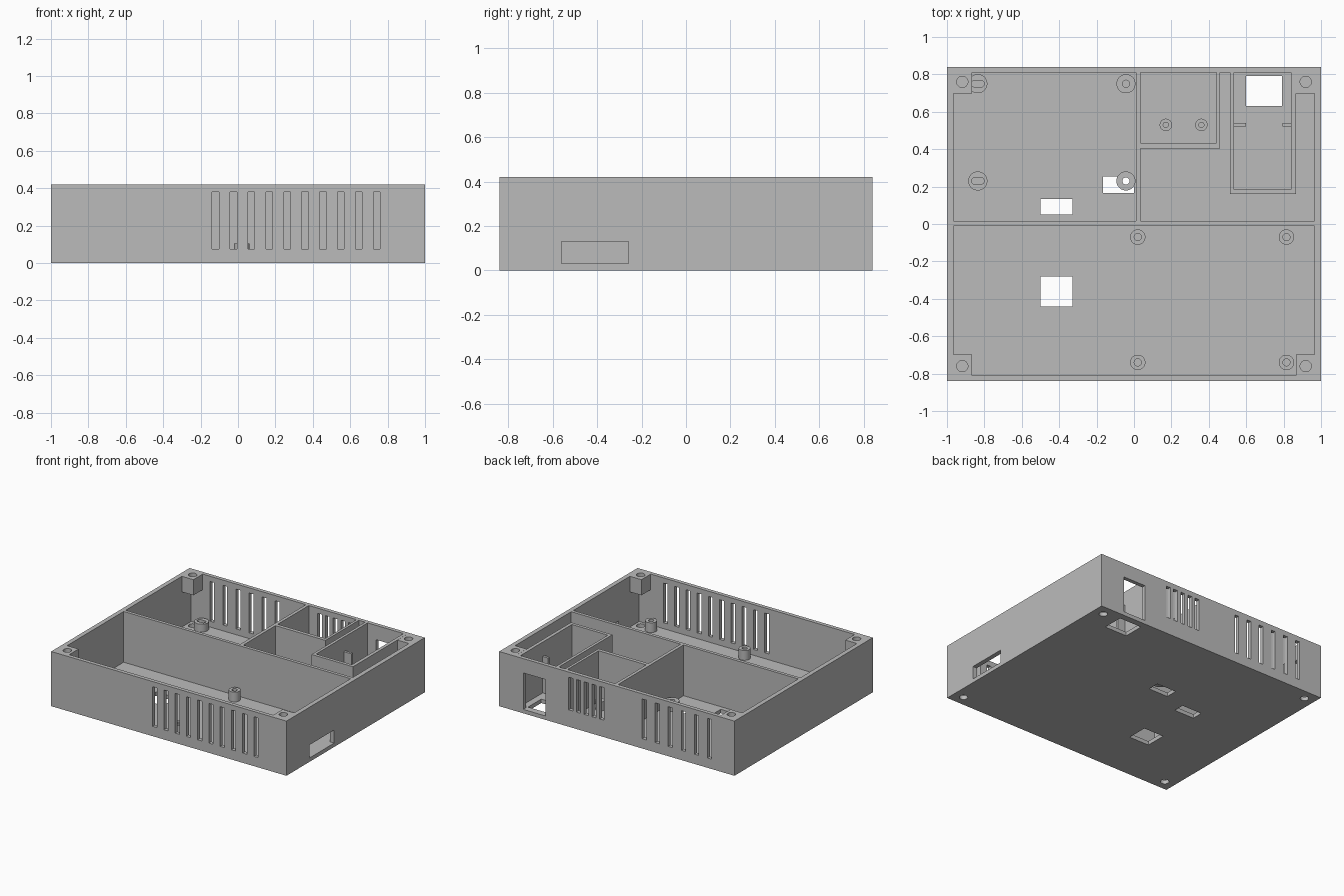
import bpy, bmesh, math

if "Cube" in bpy.data.objects:
    bpy.data.objects.remove(bpy.data.objects["Cube"], do_unlink=True)

GREY = (0.5, 0.5, 0.5, 1)
mat = bpy.data.materials.new("light_grey_plastic")
mat.use_nodes = True
mat.diffuse_color = GREY
mat.node_tree.nodes["Principled BSDF"].inputs["Base Color"].default_value = GREY

FLOOR, TOP = 0.03, 0.42
X, Y = 1.0, 0.84            # outer half sizes
IX, IY = 0.965, 0.81        # inner half sizes


def make(name, bm):
    bmesh.ops.recalc_face_normals(bm, faces=bm.faces)
    mesh = bpy.data.meshes.new(name)
    bm.to_mesh(mesh)
    bm.free()
    mesh.materials.append(mat)
    ob = bpy.data.objects.new(name, mesh)
    bpy.context.collection.objects.link(ob)
    return ob


def prism(bm, pts, z0, z1):
    low = [bm.verts.new((x, y, z0)) for x, y in pts]
    high = [bm.verts.new((x, y, z1)) for x, y in pts]
    bm.faces.new(low[::-1])
    bm.faces.new(high)
    for i in range(len(pts)):
        j = (i + 1) % len(pts)
        bm.faces.new((low[i], low[j], high[j], high[i]))


def box(bm, x0, x1, y0, y1, z0, z1):
    prism(bm, [(x0, y0), (x1, y0), (x1, y1), (x0, y1)], z0, z1)


def ring(cx, cy, r, stretch=0.0, n=32):
    pts = []
    for i in range(n):
        a = 2 * math.pi * (i + 0.5) / n
        c = math.cos(a)
        pts.append((cx + c * r + math.copysign(stretch, c), cy + math.sin(a) * r))
    return pts


def cut(ob, bm):
    cutter = make("cutter", bm)
    cutter.hide_render = True
    mod = ob.modifiers.new("cut", "BOOLEAN")
    mod.operation, mod.solver, mod.object = "DIFFERENCE", "EXACT", cutter
    bpy.ops.object.select_all(action="DESELECT")
    ob.select_set(True)
    bpy.context.view_layer.objects.active = ob
    bpy.ops.object.modifier_apply(modifier=mod.name)
    bpy.data.objects.remove(cutter, do_unlink=True)


def boss(name, cx, cy, r, hole, z1, stretch=0.0):
    """Hollow screw post standing on the floor."""
    bm = bmesh.new()
    loops = [[bm.verts.new((x, y, z)) for x, y in pts]
             for pts, z in ((ring(cx, cy, r), FLOOR), (ring(cx, cy, r), z1),
                            (ring(cx, cy, hole, stretch), z1),
                            (ring(cx, cy, hole, stretch), FLOOR))]
    for k in range(4):
        a, b = loops[k], loops[(k + 1) % 4]
        for i in range(len(a)):
            j = (i + 1) % len(a)
            bm.faces.new((a[i], a[j], b[j], b[i]))
    return make(name, bm)


# Case body with its compartments hollowed out
bm = bmesh.new()
box(bm, -X, X, -Y, Y, 0, TOP)
case = make("case", bm)

bm = bmesh.new()
for room in ((-IX, IX, -IY, -0.01), (-IX, 0.01, 0.015, IY),
             (0.035, 0.44, 0.433, IY), (0.535, 0.84, 0.185, IY)):
    box(bm, *room, FLOOR, 0.6)
prism(bm, [(0.035, 0.015), (IX, 0.015), (IX, IY), (0.866, IY), (0.866, 0.16),
           (0.513, 0.16), (0.513, IY), (0.46, IY), (0.46, 0.405),
           (0.035, 0.405)], FLOOR, 0.6)
cut(case, bm)

# Vent slots, window, side port and floor openings
bm = bmesh.new()


def slots(first, pitch, count, y0, y1, z0, half=0.018):
    for i in range(count):
        x = first + i * pitch
        box(bm, x - half, x + half, y0, y1, z0, 0.38)


slots(-0.12, 0.0957, 10, -0.9, -0.8, 0.075)
slots(-0.788, 0.111, 6, 0.8, 0.9, 0.075)
slots(0.128, 0.066, 5, 0.8, 0.9, 0.13)
box(bm, 0.605, 0.795, 0.8, 0.9, FLOOR, 0.31)
box(bm, 0.95, 1.1, -0.56, -0.26, FLOOR, 0.13)
for hole in ((-0.5, -0.33, -0.44, -0.28), (-0.5, -0.33, 0.05, 0.135),
             (-0.165, 0.0, 0.165, 0.255), (0.6, 0.79, 0.63, 0.79)):
    box(bm, *hole, -0.1, 0.05)
for sx in (-1, 1):
    for sy in (-1, 1):
        prism(bm, ring(sx * 0.918, sy * 0.76, 0.03), -0.1, 0.05)
cut(case, bm)

# Corner lugs hanging under the rim, each with a blind screw hole
for sx, side in ((-1, "right"), (1, "left")):
    for sy, end in ((-1, "front"), (1, "back")):
        bm = bmesh.new()
        xs = sorted((sx * 0.867, sx * IX))
        ys = sorted((sy * 0.697, sy * IY))
        box(bm, *xs, *ys, 0.3, TOP)
        lug = make(f"corner_lug_{end}_{side}", bm)
        bm = bmesh.new()
        prism(bm, ring(sx * 0.918, sy * 0.76, 0.03), 0.32, 0.6)
        cut(lug, bm)

# Screw bosses
bosses = []
for x in (0.02, 0.815):
    for y in (-0.74, -0.07):
        bosses.append(boss("front_boss", x, y, 0.041, 0.019, 0.105))
for y in (0.23, 0.75):
    bosses.append(boss("slotted_boss", -0.835, y, 0.051, 0.018, 0.09, 0.016))
    bosses.append(boss("back_boss", -0.043, y, 0.051, 0.019, 0.09))
for x in (0.17, 0.36):
    bosses.append(boss("small_boss", x, 0.53, 0.033, 0.014, 0.1))

# Retaining tabs in the tall room
for x0, x1 in ((0.535, 0.6), (0.795, 0.84)):
    bm = bmesh.new()
    box(bm, x0, x1, 0.52, 0.54, FLOOR, 0.31)
    make("retaining_tab", bm)

bpy.ops.object.select_all(action="DESELECT")
for ob in bosses:
    ob.select_set(True)
bpy.context.view_layer.objects.active = bosses[0]
bpy.ops.object.shade_smooth_by_angle()
